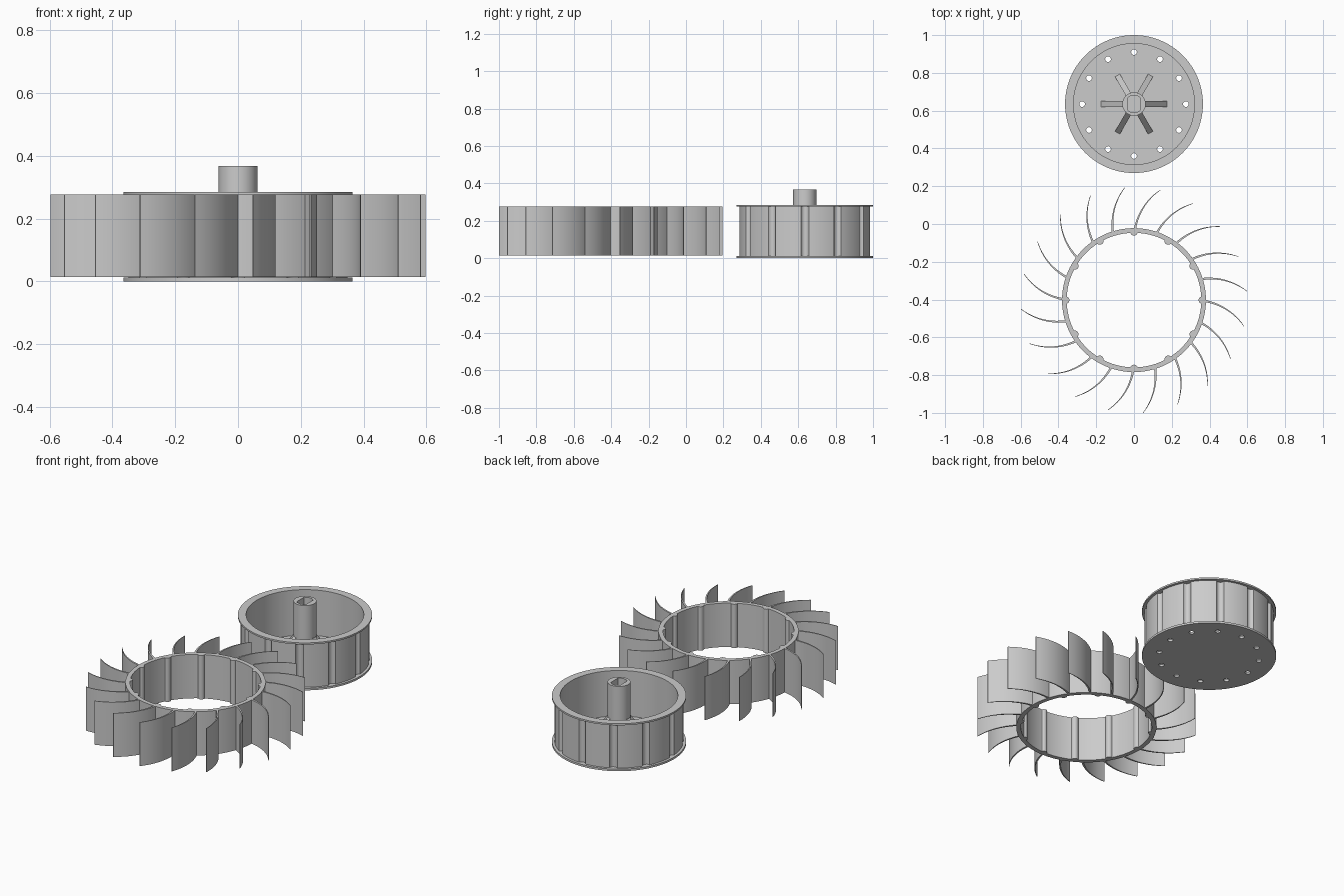
import bpy, bmesh
from math import sin, cos, pi, radians, sqrt, asin
from mathutils import Matrix, Vector

if "Cube" in bpy.data.objects:
    bpy.data.objects.remove(bpy.data.objects["Cube"])

HUB_Y, RING_Y = 0.635, -0.403


def circle(r, n=96, cx=0.0, cy=0.0):
    return [(cx + r * cos(2 * pi * i / n), cy + r * sin(2 * pi * i / n)) for i in range(n)]


def notched(R, c, g, n=720):
    """Circle of radius R with 12 round notches of radius g centred at radius c."""
    pts = []
    for i in range(n):
        a = 2 * pi * i / n
        d = (a + pi / 12) % (pi / 6) - pi / 12
        r, s = R, c * sin(d)
        if abs(s) < g:
            r = min(R, c * cos(d) - sqrt(g * g - s * s))
        pts.append((r * cos(a), r * sin(a)))
    return pts


def finish(ob):
    bpy.ops.object.select_all(action='DESELECT')
    ob.select_set(True)
    bpy.context.view_layer.objects.active = ob
    bpy.ops.object.shade_smooth_by_angle(angle=radians(30))


def plate(name, loops, z0, z1, y):
    """Extrude a flat filled outline (inner loops become holes) from z0 to z1."""
    cu = bpy.data.curves.new(name, 'CURVE')
    cu.dimensions, cu.fill_mode, cu.extrude = '2D', 'BOTH', (z1 - z0) / 2
    for pts in loops:
        sp = cu.splines.new('POLY')
        sp.points.add(len(pts) - 1)
        for p, q in zip(sp.points, pts):
            p.co = (q[0], q[1], 0, 1)
        sp.use_cyclic_u = True
    tmp = bpy.data.objects.new(name + "_outline", cu)
    bpy.context.collection.objects.link(tmp)
    bpy.context.view_layer.update()
    me = bpy.data.meshes.new_from_object(tmp.evaluated_get(bpy.context.evaluated_depsgraph_get()))
    bpy.data.objects.remove(tmp)
    bm = bmesh.new()
    bm.from_mesh(me)
    bmesh.ops.remove_doubles(bm, verts=bm.verts, dist=1e-5)
    bmesh.ops.recalc_face_normals(bm, faces=bm.faces)
    bm.to_mesh(me)
    bm.free()
    ob = bpy.data.objects.new(name, me)
    bpy.context.collection.objects.link(ob)
    ob.location = (0, y, (z0 + z1) / 2)
    finish(ob)
    return ob


# Hub drum: perforated floor, notched wall, top flange
holes = [circle(0.015, 20, 0.275 * cos(k * pi / 6), 0.275 * sin(k * pi / 6)) for k in range(12)]
plate("hub_floor", [circle(0.365)] + holes, 0.0, 0.012, HUB_Y)
plate("hub_wall", [notched(0.35, 0.355, 0.021), circle(0.32)], 0.012, 0.275, HUB_Y)
plate("hub_top_flange", [circle(0.365), circle(0.32)], 0.275, 0.285, HUB_Y)

# Central shaft with a two-flat socket
t = asin(0.031 / 0.046)
arc = [pi / 2 - t + 2 * t * i / 12 for i in range(13)]
socket = [(0.046 * cos(a), 0.046 * sin(a)) for a in arc + [a + pi for a in arc]]
plate("hub_shaft", [circle(0.062, 64), socket], 0.012, 0.367, HUB_Y)

# Six sloping ribs bracing the shaft
bm = bmesh.new()
for k in range(6):
    rot = Matrix.Rotation(k * pi / 3, 3, 'Z')
    prof = [(0.056, 0.012), (0.175, 0.012), (0.056, 0.17)]
    a, b = [[bm.verts.new(rot @ Vector((x, s, z))) for x, z in prof] for s in (-0.015, 0.015)]
    bm.faces.new(a)
    bm.faces.new(b[::-1])
    for i in range(3):
        j = (i + 1) % 3
        bm.faces.new((a[i], b[i], b[j], a[j]))
bmesh.ops.recalc_face_normals(bm, faces=bm.faces)
me = bpy.data.meshes.new("shaft_ribs")
bm.to_mesh(me)
bm.free()
ribs = bpy.data.objects.new("shaft_ribs", me)
ribs.location.y = HUB_Y
bpy.context.collection.objects.link(ribs)

# Blade ring sleeve with twelve inner keys
plate("blade_ring", [circle(0.381, 120), notched(0.356, 0.362, 0.02)], 0.013, 0.276, RING_Y)


# Curved tapering blades: quadratic sweep of angle against radius
def blade(phase, n=14):
    left, right = [], []
    for i in range(n + 1):
        u = i / n
        r = 0.375 + 0.224 * u
        a = radians(phase + 12.7 - 6.2 * u - 6.5 * u * u)
        w = (0.006 - 0.0042 * u) / r
        left.append((r * cos(a + w), r * sin(a + w)))
        right.append((r * cos(a - w), r * sin(a - w)))
    return right + left[::-1]


first = plate("blade_01", [blade(4.6)], 0.013, 0.276, RING_Y)
for k in range(1, 20):
    ob = first.copy()
    ob.name = f"blade_{k + 1:02d}"
    ob.rotation_euler.z = radians(18 * k)
    bpy.context.collection.objects.link(ob)
